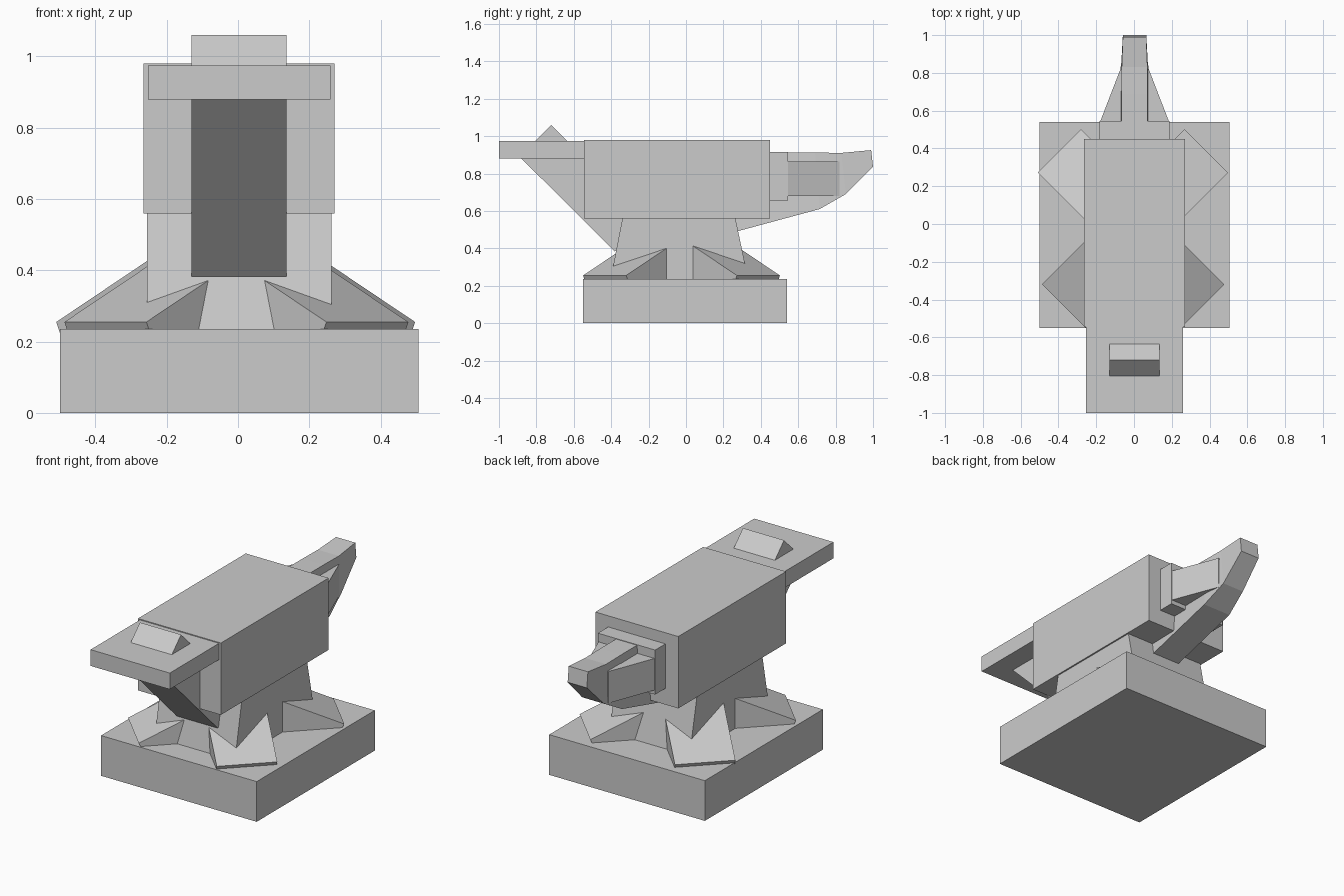
import bpy
from math import sqrt
from mathutils import Vector

cube = bpy.data.objects.get("Cube")
if cube:
    bpy.data.objects.remove(cube, do_unlink=True)

# Single iron grey used on every part
iron = bpy.data.materials.new("iron_grey")
iron.use_nodes = True
GREY = (0.6, 0.6, 0.6, 1)
iron.diffuse_color = GREY
iron.node_tree.nodes["Principled BSDF"].inputs["Base Color"].default_value = GREY

CX = 0.003  # the parts share this middle line


def loft(name, sections):
    """Join a run of matching point rings into one closed flat-faced solid."""
    n = len(sections[0])
    verts = [p for ring in sections for p in ring]
    faces = [tuple(range(n)), tuple(range(len(verts) - n, len(verts)))]
    for s in range(len(sections) - 1):
        a, b = s * n, (s + 1) * n
        faces += [(a + i, a + (i + 1) % n, b + (i + 1) % n, b + i) for i in range(n)]
    mesh = bpy.data.meshes.new(name)
    mesh.from_pydata(verts, [], faces)
    mesh.materials.append(iron)
    obj = bpy.data.objects.new(name, mesh)
    bpy.context.collection.objects.link(obj)
    # consistent outward normals
    import bmesh
    bm = bmesh.new()
    bm.from_mesh(mesh)
    bmesh.ops.recalc_face_normals(bm, faces=bm.faces)
    bm.to_mesh(mesh)
    bm.free()
    return obj


def prism(name, profile, half, cx=CX):
    """Extrude a (y, z) profile across x."""
    return loft(name, [[(cx + s * half, y, z) for y, z in profile] for s in (-1, 1)])


def box(name, half, y0, y1, z0, z1, cx=CX):
    return prism(name, [(y0, z0), (y1, z0), (y1, z1), (y0, z1)], half, cx)


# Base slab, body and overhanging plate
box("base", 0.503, -0.55, 0.54, 0, 0.235)
box("body", 0.268, -0.545, 0.45, 0.56, 0.98)
box("front_plate", 0.256, -1.0, -0.54, 0.88, 0.975)

# Neck flaring towards the base
prism("neck", [(-0.41, 0.2), (0.34, 0.2), (0.262, 0.57), (-0.338, 0.57)], 0.259)

# Diagonal strut whose corner pokes through the plate
prism("front_strut", [(-0.72, 1.06), (-0.89, 0.89), (-0.38, 0.383), (-0.21, 0.55)], 0.133)

# Horn: collar, tapered core and upswept beam
box("horn_collar", 0.185, 0.44, 0.545, 0.655, 0.915)
loft("horn_core", [[(CX + s * h, y, z) for s, z in ((-1, 0.68), (1, 0.68), (1, 0.865), (-1, 0.865))]
                   for y, h in ((0.54, 0.183), (0.82, 0.075))])


def beam_ring(yb, zb, hb, yt, zt, ht):
    return [(CX - hb, yb, zb), (CX + hb, yb, zb), (CX + ht, yt, zt), (CX - ht, yt, zt)]


loft("horn_beam", [
    beam_ring(0.20, 0.471, 0.09, 0.44, 0.912, 0.068),
    beam_ring(0.715, 0.61, 0.09, 0.69, 0.912, 0.068),
    beam_ring(0.855, 0.69, 0.070, 0.83, 0.91, 0.068),
    beam_ring(1.0, 0.835, 0.062, 0.99, 0.925, 0.062)])


# Four tilted block feet, sloping up into the neck
def foot(name, side, end, x, y):
    outer = Vector((x, y, 0.255))
    across = Vector((-side, end, 0)) * 0.23
    inward = Vector((-side / sqrt(2), -end / sqrt(2), 0.475)).normalized() * 0.42
    down = Vector((-side / sqrt(2), -end / sqrt(2), -1 / 0.475)).normalized() * 0.16
    top = [outer, outer + across, outer + across + inward, outer + inward]
    loft(name, [top, [p + down for p in top]])


foot("front_right_foot", -1, -1, -0.487, -0.32)
foot("front_left_foot", 1, -1, 0.478, -0.32)
foot("back_right_foot", -1, 1, -0.51, 0.272)
foot("back_left_foot", 1, 1, 0.497, 0.272)
